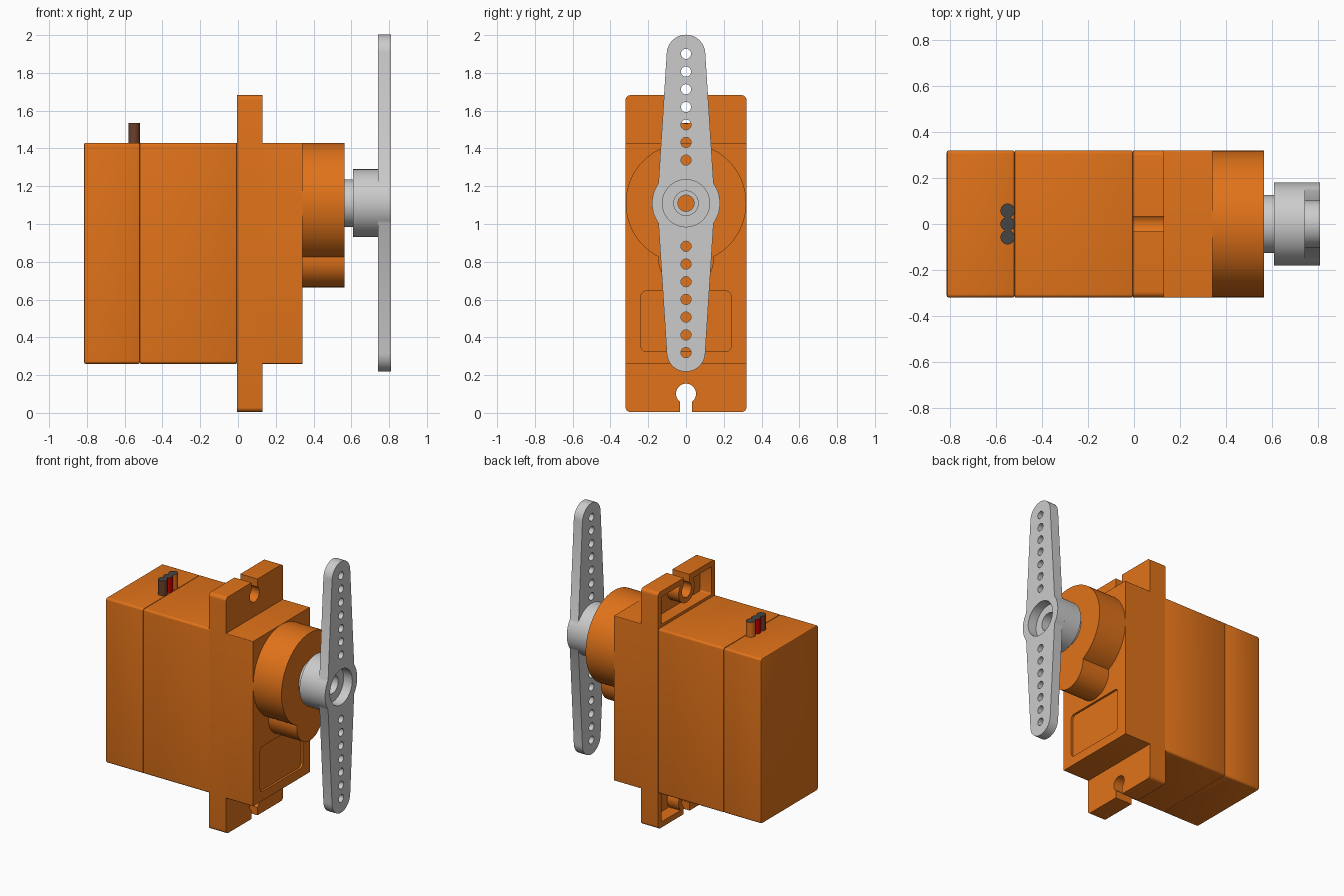
import bpy, bmesh
from math import cos, sin, pi, radians, atan2

if "Cube" in bpy.data.objects:
    bpy.data.objects.remove(bpy.data.objects["Cube"])

AXIS_Z = 1.11          # height of the output shaft


def material(name, rgb):
    m = bpy.data.materials.new(name)
    m.diffuse_color = (*rgb, 1)
    m.use_nodes = True
    m.node_tree.nodes["Principled BSDF"].inputs["Base Color"].default_value = m.diffuse_color
    return m


ORANGE = material("orange_plastic", (0.75, 0.17, 0.01))
DARK = material("dark_wire_end", (0.06, 0.06, 0.06))


# Outlines in the (y, z) plane
def arc(cy, cz, r, a0, a1, n):
    return [(cy + r * cos(a0 + (a1 - a0) * i / n), cz + r * sin(a0 + (a1 - a0) * i / n))
            for i in range(n + 1)]


def circle(cy, cz, r, n=64):
    return arc(cy, cz, r, 0, 2 * pi, n)[:-1]


def rrect(w, z0, z1, r):
    pts = []
    for i, (y, z) in enumerate([(w - r, z1 - r), (r - w, z1 - r), (r - w, z0 + r), (w - r, z0 + r)]):
        pts += arc(y, z, r, i * pi / 2, (i + 1) * pi / 2, 5)
    return pts


def prism(name, outline, x0, x1, mat=None, bevel=0):
    """Extrude a (y, z) outline along x."""
    bm = bmesh.new()
    face = bm.faces.new([bm.verts.new((x0, y, z)) for y, z in outline])
    out = bmesh.ops.extrude_face_region(bm, geom=[face])["geom"]
    bmesh.ops.translate(bm, vec=(x1 - x0, 0, 0), verts=[v for v in out if isinstance(v, bmesh.types.BMVert)])
    bmesh.ops.recalc_face_normals(bm, faces=bm.faces)
    me = bpy.data.meshes.new(name)
    bm.to_mesh(me)
    bm.free()
    ob = bpy.data.objects.new(name, me)
    bpy.context.collection.objects.link(ob)
    if mat:
        me.materials.append(mat)
    if bevel:
        mod = ob.modifiers.new("bevel", 'BEVEL')
        mod.width, mod.segments = bevel, 2
        mod.limit_method, mod.angle_limit = 'ANGLE', radians(50)
        activate(ob)
        bpy.ops.object.modifier_apply(modifier="bevel")
    return ob


def activate(ob):
    bpy.ops.object.select_all(action='DESELECT')
    ob.select_set(True)
    bpy.context.view_layer.objects.active = ob


def boolean(ob, other, op='DIFFERENCE'):
    """Apply a boolean and drop the cutter."""
    mod = ob.modifiers.new("bool", 'BOOLEAN')
    mod.object, mod.operation, mod.solver = other, op, 'EXACT'
    activate(ob)
    bpy.ops.object.modifier_apply(modifier="bool")
    bpy.data.objects.remove(other, do_unlink=True)


def cut(ob, outline, x0, x1):
    boolean(ob, prism("cutter", outline, x0, x1))


# Case: back cap, middle and front block
body = rrect(0.32, 0.26, 1.43, 0.015)
prism("back_cap", body, -0.815, -0.52, ORANGE, 0.008)
prism("middle_case", body, -0.52, -0.005, ORANGE, 0.006)
front = prism("front_case", rrect(0.32, 0.26, 1.43, 0.005), 0.13, 0.342, ORANGE)
cut(front, rrect(0.24, 0.325, 0.645, 0.03), 0.327, 0.4)

# Mounting flange with open screw slots and hollow backs, mirrored top and bottom
flange = prism("mounting_flange", rrect(0.32, 0.005, 1.682, 0.025), -0.005, 0.13, ORANGE)
for flip in (False, True):
    def m(pts):
        return [(y, 1.687 - z) for y, z in pts] if flip else pts
    pocket = prism("pocket", m(rrect(0.28, 0.045, 0.24, 0.01)), -0.05, 0.085)
    cut(pocket, m(circle(0, 0.102, 0.09, 32)), -0.1, 0.2)
    cut(pocket, m(rrect(0.07, 0, 0.1, 0.001)), -0.1, 0.2)
    boolean(flange, pocket)
    cut(flange, m(circle(0, 0.102, 0.053, 32)), -0.1, 0.2)
    cut(flange, m(rrect(0.033, -0.1, 0.09, 0.001)), -0.1, 0.2)

# Gear boss: large round merged with a small lower round
boss = prism("gear_boss", circle(0, AXIS_Z, 0.319, 96), 0.342, 0.565, ORANGE)
boolean(boss, prism("small_boss", circle(0, 0.812, 0.147, 48), 0.342, 0.565, ORANGE), 'UNION')

# Output shaft and horn hub, bored through
shaft = prism("output_shaft", circle(0, AXIS_Z, 0.126), 0.565, 0.61)
cut(shaft, circle(0, AXIS_Z, 0.043, 32), 0.5, 0.7)
hub = prism("horn_hub", circle(0, AXIS_Z, 0.18), 0.61, 0.742)
cut(hub, circle(0, AXIS_Z, 0.043, 32), 0.5, 0.8)
cut(hub, circle(0, AXIS_Z, 0.065, 32), 0.68, 0.8)

# Two-armed horn: round hub, tapered arms with round tips and a row of holes
a = atan2(0.105, 0.146)
half = arc(0, AXIS_Z, 0.18, -a, a, 14) + arc(0, 1.9, 0.102, 0.05, pi - 0.05, 24)
horn = prism("horn_arms", half + [(-y, 2 * AXIS_Z - z) for y, z in half], 0.742, 0.81)
cut(horn, circle(0, AXIS_Z, 0.125), 0.7, 0.9)
for i in range(7):
    for side in (-1, 1):
        cut(horn, circle(0, AXIS_Z + side * (0.228 + 0.0938 * i), 0.027, 24), 0.7, 0.9)

# Three lead wires with dark cut ends
for name, y, rgb in (("brown", -0.058, (0.15, 0.05, 0.025)), ("red", 0, (0.6, 0.0, 0.0)),
                     ("orange", 0.058, (0.75, 0.17, 0.01))):
    bpy.ops.mesh.primitive_cylinder_add(vertices=32, radius=0.031, depth=0.135, location=(-0.55, y, 1.4675))
    wire = bpy.context.object
    wire.name = name + "_wire"
    wire.data.materials.append(material(name + "_insulation", rgb))
    wire.data.materials.append(DARK)
    for p in wire.data.polygons:
        p.material_index = int(p.normal.z > 0.9)

# Smooth round walls, keep edges crisp
for ob in bpy.context.collection.objects:
    activate(ob)
    bpy.ops.object.shade_smooth_by_angle(angle=radians(30))
